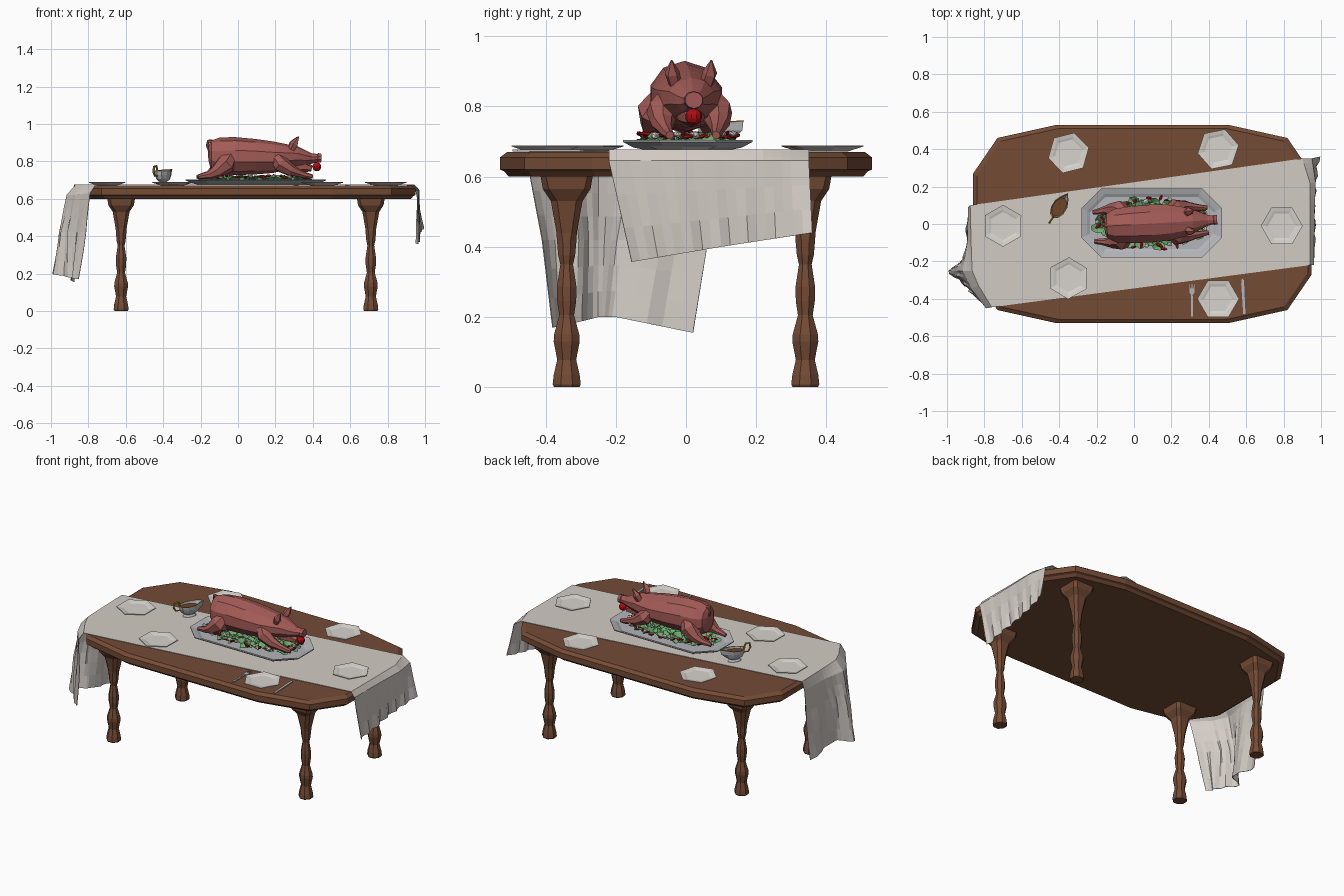
import bpy, bmesh, math, random
from mathutils import Vector, Matrix

if "Cube" in bpy.data.objects:
    bpy.data.objects.remove(bpy.data.objects["Cube"])
random.seed(4)
R = random.uniform


def mat(name, *c):
    m = bpy.data.materials.new(name)
    m.diffuse_color = (*c, 1)
    m.use_nodes = True
    m.node_tree.nodes["Principled BSDF"].inputs["Base Color"].default_value = m.diffuse_color
    return m


WOOD = mat("wood", .175, .07, .036)
LINEN = mat("linen", .65, .60, .56)
CHINA = mat("china", .68, .65, .61)
SKIN = mat("roast_skin", .37, .105, .095)
RED = mat("red", .42, .004, .006)
LEAF = mat("leaf_green", .16, .40, .16)
STEEL = mat("silver", .45, .46, .48)
GOLD = mat("gold", .52, .25, .04)
GRAVY = mat("gravy", .16, .06, .02)


def finish(name, bm, *mats):
    bmesh.ops.recalc_face_normals(bm, faces=bm.faces)
    me = bpy.data.meshes.new(name)
    bm.to_mesh(me)
    bm.free()
    for m in mats:
        me.materials.append(m)
    ob = bpy.data.objects.new(name, me)
    bpy.context.collection.objects.link(ob)
    return ob


def loft(name, rings, *mats, index=None, M=None):
    """Skin closed rings and cap both ends; index gives a material per band."""
    bm = bmesh.new()
    vs = [[bm.verts.new(p) for p in r] for r in rings]
    n = len(rings[0])
    for k in range(len(vs) - 1):
        for i in range(n):
            f = bm.faces.new((vs[k][i], vs[k][(i+1) % n], vs[k+1][(i+1) % n], vs[k+1][i]))
            f.material_index = index[k] if index else 0
    bm.faces.new(vs[0])
    bm.faces.new(vs[-1]).material_index = index[-1] if index else 0
    ob = finish(name, bm, *mats)
    if M:
        ob.data.transform(M)
    return ob


def tube(name, pts, n, m, M=None):
    """Tapered tube through (x, y, z, radius) points."""
    P = [Vector(p[:3]) for p in pts]
    rings = []
    for i, p in enumerate(P):
        d = P[min(i+1, len(P)-1)] - P[max(i-1, 0)]
        side = d.cross(Vector((0, 1, 0)) if abs(d.normalized().y) < .9 else Vector((1, 0, 0))).normalized()
        up = side.cross(d).normalized()
        rings.append([p + pts[i][3] * (side*math.cos(a) + up*math.sin(a))
                      for a in [2*math.pi*k/n for k in range(n)]])
    return loft(name, rings, m, M=M)


def ngon(cx, cy, z, rx, ry, n, rot=0):
    return [(cx + rx*math.cos(rot + 2*math.pi*k/n), cy + ry*math.sin(rot + 2*math.pi*k/n), z)
            for k in range(n)]


# Table top: twelve-sided slab with bevelled rim
quad = [(.905, .27), (.775, .46), (.46, .53)]
outline = quad + [(-x, y) for x, y in quad[::-1]]
outline += [(-x, -y) for x, y in outline]
loft("table_top", [[(.045 + x*(1 - d/.9), y*(1 - d/.53), z) for x, y in outline]
                   for d, z in [(.025, .60), (.012, .615), (0, .62), (0, .655), (.02, .67)]], WOOD)

# Turned legs: octagons that become square at the top (z, half width, chamfer ratio)
prof = [(0, .036, .41), (.008, .04, .41), (.035, .037, .41), (.078, .027, .41), (.13, .037, .41),
        (.15, .036, .41), (.205, .021, .41), (.245, .027, .41), (.285, .028, .41), (.35, .018, .41),
        (.375, .024, .41), (.42, .028, .41), (.44, .029, .5), (.53, .045, .6), (.565, .068, .75), (.605, .075, .8)]
for x in (-.625, .71):
    for y in (-.34, .34):
        rings = []
        for z, r, c in prof:
            c *= r
            rings.append([(x+a, y+b, z) for a, b in [(r, -c), (r, c), (c, r), (-c, r),
                                                      (-r, c), (-r, -c), (-c, -r), (c, -r)]])
        loft("leg", rings, WOOD)

# Table runner: rows of five control points from left hem to right hem
rows = [[(-.86, -.38, .17), (-.90, -.33, .18), (-1.0, -.25, .20), (-.89, -.2, .20), (-.885, .02, .155)],
        [(-.82, -.41, .42), (-.905, -.32, .42), (-.96, -.25, .42), (-.90, -.16, .42), (-.885, .06, .40)],
        [(-.79, -.45, .63), (-.87, -.345, .62), (-.915, -.25, .62), (-.89, -.1, .62), (-.885, .09, .62)],
        [(-.76, -.445, .676), (-.83, -.33, .676), (-.865, -.25, .676), (-.87, -.1, .676), (-.875, .10, .676)],
        [(.94, -.22, .676), (.94, -.07, .676), (.94, .08, .676), (.94, .22, .676), (.90, .35, .676)],
        [(.962, -.22, .645), (.962, -.07, .645), (.965, .08, .645), (.97, .22, .645), (.95, .35, .645)],
        [(.955, -.155, .357), (.965, -.03, .378), (.96, .1, .40), (.97, .23, .42), (.99, .36, .44)]]
bm = bmesh.new()
N, grid = 20, []
for k in range(len(rows) - 1):
    steps = 10 if k == 3 else 3
    for s in range(steps + (k == 5)):
        t, line = s/steps, []
        for i in range(N + 1):
            q = i/N*4
            j = min(int(q), 3)
            a, b = [Vector(r[j]).lerp(Vector(r[j+1]), q - j) for r in (rows[k], rows[k+1])]
            p = a.lerp(b, t)
            if p.z < .6:
                p.x += .010*math.sin(i*1.9 + p.z*5)*min(1, (.6 - p.z)*5)
            line.append(bm.verts.new(p))
        grid.append(line)
for a, b in zip(grid, grid[1:]):
    for i in range(N):
        bm.faces.new((a[i], a[i+1], b[i+1], b[i]))
runner = finish("table_runner", bm, LINEN)
mod = runner.modifiers.new("thickness", 'SOLIDIFY')
mod.thickness, mod.offset = .003, 0

# Hexagonal plates with a sunken centre
for x, y, rot in [(-.35, .38, .25), (.45, .40, .2), (-.70, -.01, .52), (.79, -.01, 0), (-.35, -.29, .5), (.45, -.40, 0)]:
    loft("plate", [ngon(x, y, z, r, r, 6, rot) for r, z in
                   [(.065, .672), (.085, .678), (.112, .686), (.112, .689), (.088, .685), (.075, .681)]], CHINA)


# Serving platter: long octagon
def platter_ring(d, z):
    a, b = .375 - d, .185 - d
    c = .105 - d*.5
    return [(.095 + x, .005 + y, z) for x, y in [(a, -b+c), (a, b-c), (a-c, b), (c-a, b),
                                                 (-a, b-c), (-a, c-b), (c-a, -b), (a-c, -b)]]


loft("platter", [platter_ring(d, z) for d, z in
                 [(.06, .677), (.03, .683), (0, .699), (0, .704), (.03, .695), (.045, .687)]], STEEL)

# Lettuce: crumpled fans scattered under the roast
bm = bmesh.new()
for k in range(64):
    a, r = k*2.4, math.sqrt((k + .5)/64)
    cx, cy = .09 + .30*r*math.cos(a), .005 + .122*r*math.sin(a)
    c = bm.verts.new((cx, cy, .70))
    rim = [bm.verts.new((x, y, R(.693, .728))) for x, y, _ in
           ngon(cx, cy, 0, R(.028, .042), R(.022, .034), 7, R(0, 1))]
    for i in range(7):
        bm.faces.new((c, rim[i], rim[(i+1) % 7]))
finish("lettuce", bm, LEAF)


# Garnish: red slivers and pale mushrooms
def garnish(name, count, size, stretch, m, ph):
    bm = bmesh.new()
    for k in range(count):
        a = ph + k*2*math.pi/count + R(-.1, .1)
        f = R(.78, 1.02)
        M = (Matrix.Translation((.09 + .30*f*math.cos(a), .005 + .142*f*math.sin(a), R(.712, .724)))
             @ Matrix.Rotation(R(0, 3.1), 4, 'Z') @ Matrix.Rotation(R(-.3, .3), 4, 'Y')
             @ Matrix.Diagonal((stretch, 1, .8, 1)))
        bmesh.ops.create_icosphere(bm, subdivisions=1, radius=size*R(.8, 1.2), matrix=M)
    finish(name, bm, m)


garnish("red_slivers", 30, .008, 2.4, RED, 0)
garnish("mushrooms", 13, .013, 1.2, CHINA, .2)

# Roast pig: body, snout, limbs, ears, tail, turned slightly on the platter
PIG = Matrix.Translation((.05, 0, 0)) @ Matrix.Rotation(math.radians(3.3), 4, 'Z') @ Matrix.Translation((-.05, 0, 0))
body = [(-.158, .845, .035, .04), (-.145, .83, .07, .08), (-.10, .825, .094, .102), (-.02, .828, .103, .102),
        (.09, .825, .106, .095), (.19, .822, .10, .084), (.26, .824, .085, .068), (.315, .825, .066, .057),
        (.36, .818, .047, .042), (.395, .815, .03, .027), (.425, .818, .024, .022),
        (.428, .818, .028, .026), (.445, .818, .026, .024)]
loft("pig_body", [[(x, ry*math.cos(a), z + rz*math.sin(a)) for a in [math.pi*(k + .5)/5 for k in range(10)]]
                  for x, z, ry, rz in body], SKIN, M=PIG)
tube("pig_jaw", [(.29, 0, .785, .045), (.35, 0, .772, .032), (.395, 0, .762, .016)], 6, SKIN, PIG)
for s in (-1, 1):
    tube("hind_leg", [(-.04, s*.06, .83, .035), (-.07, s*.078, .785, .055), (-.12, s*.085, .745, .036),
                      (-.155, s*.085, .728, .022), (-.19, s*.08, .722, .016), (-.215, s*.078, .716, .012)], 7, SKIN, PIG)
    tube("front_leg", [(.19, s*.06, .83, .03), (.225, s*.078, .785, .046), (.28, s*.08, .752, .032),
                       (.325, s*.075, .736, .021), (.36, s*.07, .724, .017), (.395, s*.066, .718, .012)], 7, SKIN, PIG)
    tube("ear", [(.285, s*.045, .865, .02), (.30, s*.054, .895, .022), (.322, s*.057, .932, .002)], 5, SKIN, PIG)
tube("tail", [(-.14, 0, .905, .012), (-.158, .004, .908, .009), (-.165, .01, .885, .007), (-.155, .006, .855, .005)], 6, SKIN, PIG)

# Apple in the mouth
bm = bmesh.new()
bmesh.ops.create_uvsphere(bm, u_segments=10, v_segments=7, radius=.024,
                          matrix=PIG @ Matrix.Translation((.422, 0, .771)))
finish("apple", bm, RED)

# Gravy boat: oval bowl, gilt rim, gravy surface, spout toward +x before turning
BOAT = Matrix.Translation((-.40, .09, 0)) @ Matrix.Rotation(math.radians(58), 4, 'Z')
rings = []
for r, z, lift in [(.028, .679, 0), (.026, .684, 0), (.018, .69, 0), (.034, .705, 0), (.041, .728, .004),
                   (.043, .746, .010), (.045, .750, .010), (.040, .750, .010), (.037, .738, 0)]:
    rings.append([(x*1.5 + (.022 if lift and k == 0 else 0), y, z + lift*max(0, x/r))
                  for k, (x, y, z) in enumerate(ngon(0, 0, z, r, r*.9, 10))])
loft("gravy_boat", rings, STEEL, GOLD, GRAVY, index=[0, 0, 0, 0, 0, 1, 1, 0, 2], M=BOAT)
tube("boat_handle", [(-.055, 0, .745, .005), (-.07, 0, .775, .006), (-.092, 0, .772, .006),
                     (-.098, 0, .745, .006), (-.085, 0, .722, .005), (-.055, 0, .722, .004)], 6, GOLD, BOAT)


# Cutlery: flat outlines given a little thickness
def flat(name, x, pts):
    loft(name, [[(x + a, b, z) for a, b in pts] for z in (.671, .677)], STEEL)


flat("fork_handle", .31, [(-.006, -.495), (.006, -.495), (.004, -.38), (.014, -.365), (.014, -.345),
                          (-.014, -.345), (-.014, -.365), (-.004, -.38)])
for dx in (-.0115, 0, .0115):
    flat("fork_tine", .31 + dx, [(-.0025, -.346), (.0025, -.346), (.0015, -.32), (-.0015, -.32)])
flat("knife", .585, [(-.001, -.48), (.011, -.48), (.007, -.39), (.003, -.30), (-.008, -.29), (-.012, -.32), (-.007, -.395)])
